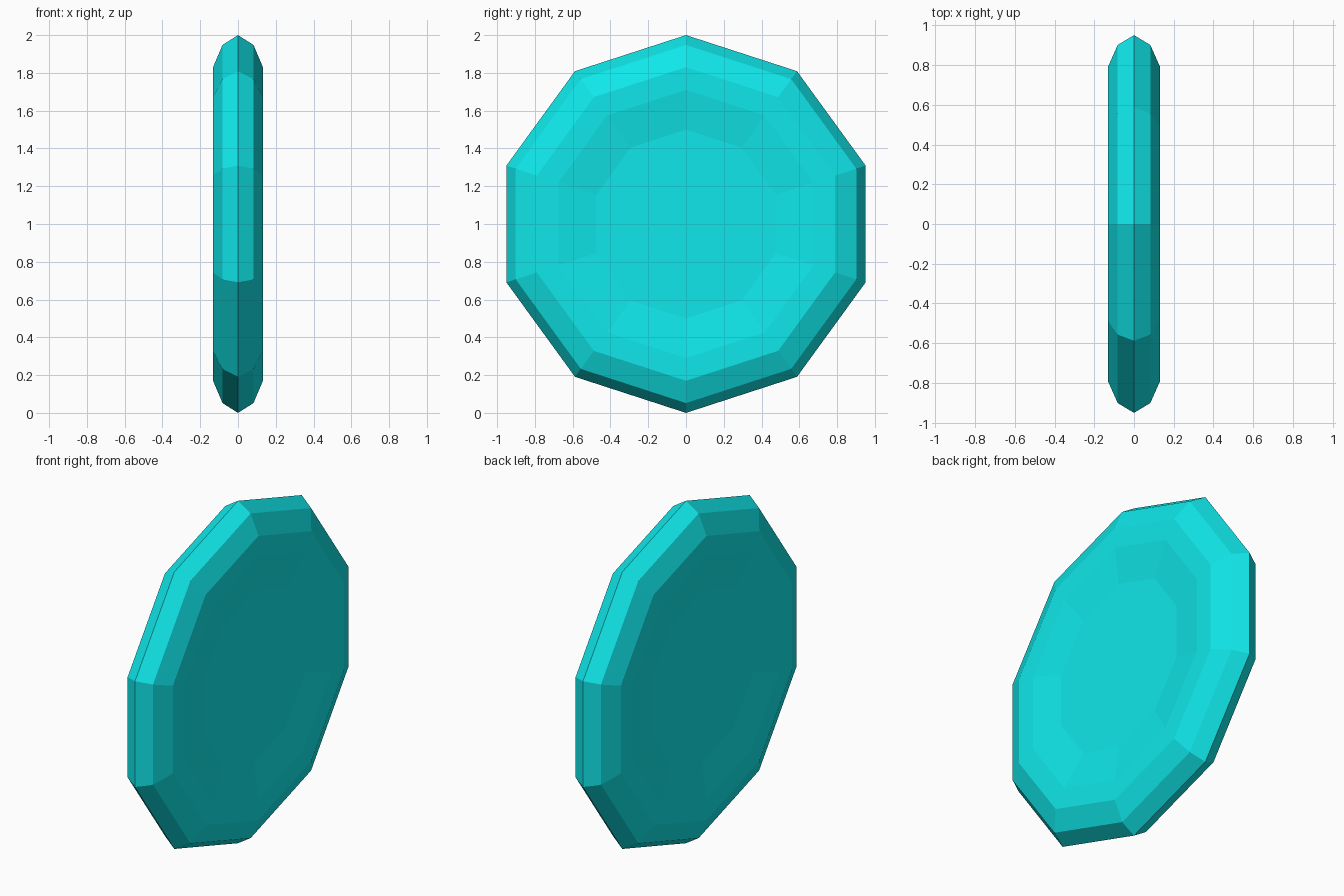
import bpy, bmesh, math

if "Cube" in bpy.data.objects:
    bpy.data.objects.remove(bpy.data.objects["Cube"])

SIDES = 10
# Half profile as (x, radius): centre dish, flat rim, bevelled edge
half = [(0.104, 0.50), (0.132, 0.71), (0.132, 0.83), (0.082, 0.948)]
profile = half + [(0.0, 1.0)] + [(-x, r) for x, r in reversed(half)]

# Ten-sided disc turned around the x axis
bm = bmesh.new()
rings = []
for x, r in profile:
    ring = []
    for i in range(SIDES):
        a = 2 * math.pi * i / SIDES
        ring.append(bm.verts.new((x, r * math.sin(a), 1 + r * math.cos(a))))
    rings.append(ring)
for a, b in zip(rings, rings[1:]):
    for i in range(SIDES):
        j = (i + 1) % SIDES
        bm.faces.new((a[i], a[j], b[j], b[i]))

# Flat centre panels
bm.faces.new(rings[0])
bm.faces.new(rings[-1])
bmesh.ops.recalc_face_normals(bm, faces=bm.faces)

mesh = bpy.data.meshes.new("dished_disc")
bm.to_mesh(mesh)
bm.free()
disc = bpy.data.objects.new("dished_disc", mesh)
bpy.context.collection.objects.link(disc)

mat = bpy.data.materials.new("cyan")
mat.diffuse_color = (0.005, 0.8, 0.82, 1)
mat.use_nodes = True
mat.node_tree.nodes["Principled BSDF"].inputs["Base Color"].default_value = mat.diffuse_color
mesh.materials.append(mat)
